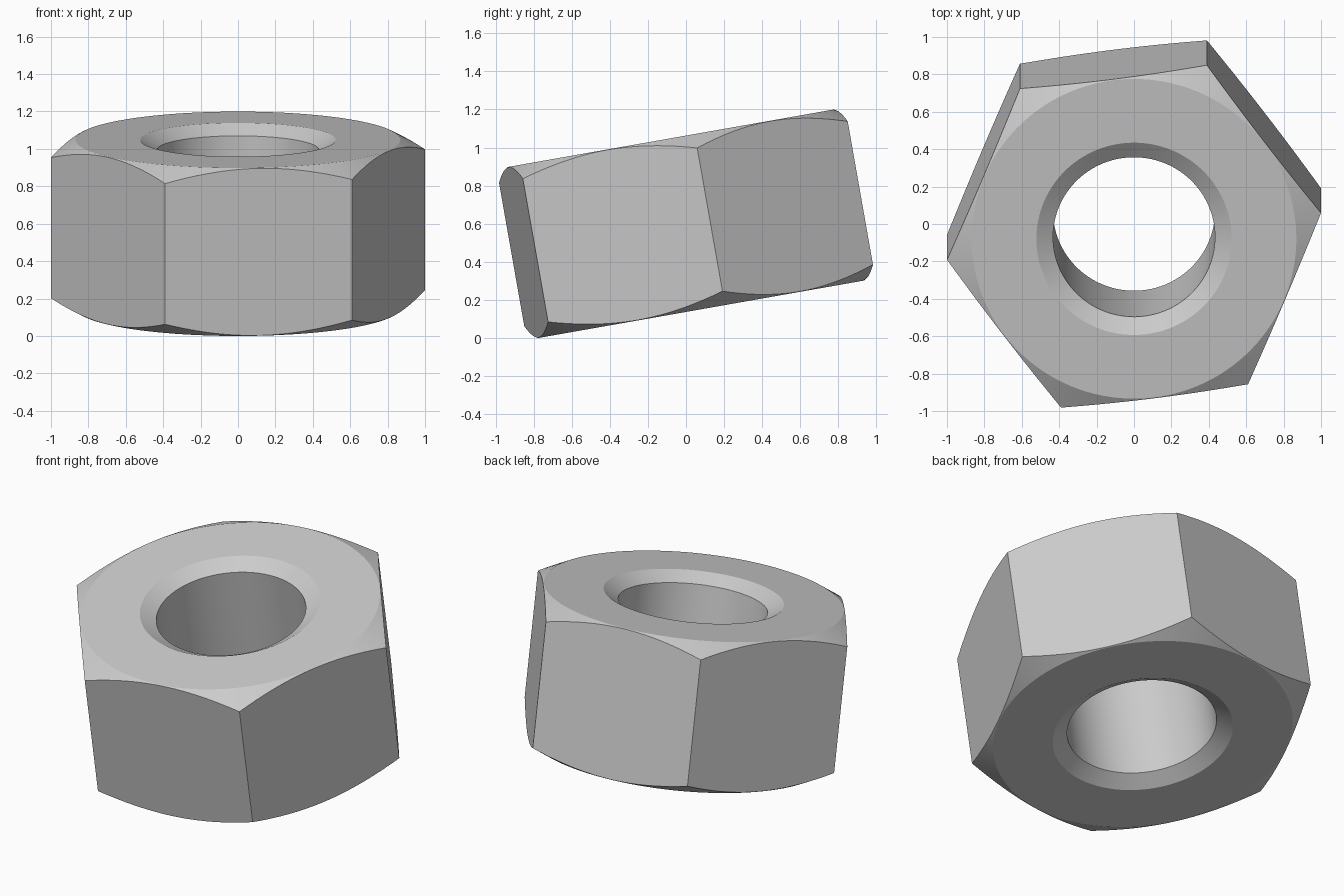
import bpy, bmesh
from math import cos, sin, pi, radians
from mathutils import Matrix

cube = bpy.data.objects.get("Cube")
if cube:
    bpy.data.objects.remove(cube, do_unlink=True)

CORNER = 1.008            # hexagon corner radius
APOTHEM = CORNER * cos(pi / 6)
HALF = 0.456              # half thickness
DISC = 0.868              # flat face radius
BORE, RIM = 0.433, 0.522  # hole radius and countersink radius
SINK = 0.055              # countersink depth
SLOPE = 0.53              # outer chamfer slope
SEGMENTS = 120
TILT, TURN = radians(10), radians(7.24)

steel = bpy.data.materials.new("steel grey")
steel.use_nodes = True
colour = (0.6, 0.6, 0.6, 1)
steel.diffuse_color = colour
steel.node_tree.nodes["Principled BSDF"].inputs["Base Color"].default_value = colour


def section(angle):
    """Closed cross-section as (radius, height), following the hexagon."""
    edge = APOTHEM / cos(angle % (pi / 3) - pi / 6)
    shoulder = HALF - (edge - DISC) * SLOPE
    upper = [(BORE, HALF - SINK), (RIM, HALF), (DISC, HALF), (edge, shoulder)]
    return upper + [(r, -z) for r, z in reversed(upper)]


# Sweep the section around the axis
bm = bmesh.new()
rings = []
for i in range(SEGMENTS):
    a = 2 * pi * i / SEGMENTS
    rings.append([bm.verts.new((r * cos(a), r * sin(a), z)) for r, z in section(a)])
for i, ring in enumerate(rings):
    after = rings[(i + 1) % SEGMENTS]
    for j in range(len(ring)):
        k = (j + 1) % len(ring)
        bm.faces.new((ring[j], ring[k], after[k], after[j]))
bmesh.ops.recalc_face_normals(bm, faces=bm.faces)

# Turn, tilt and rest on the ground
bm.transform(Matrix.Rotation(TILT, 4, 'X') @ Matrix.Rotation(TURN, 4, 'Z'))
bm.transform(Matrix.Translation((0, 0, -min(v.co.z for v in bm.verts))))

mesh = bpy.data.meshes.new("hex_nut")
bm.to_mesh(mesh)
bm.free()
mesh.materials.append(steel)
nut = bpy.data.objects.new("hex_nut", mesh)
bpy.context.collection.objects.link(nut)
bpy.context.view_layer.objects.active = nut
nut.select_set(True)
bpy.ops.object.shade_smooth_by_angle(angle=radians(20))
